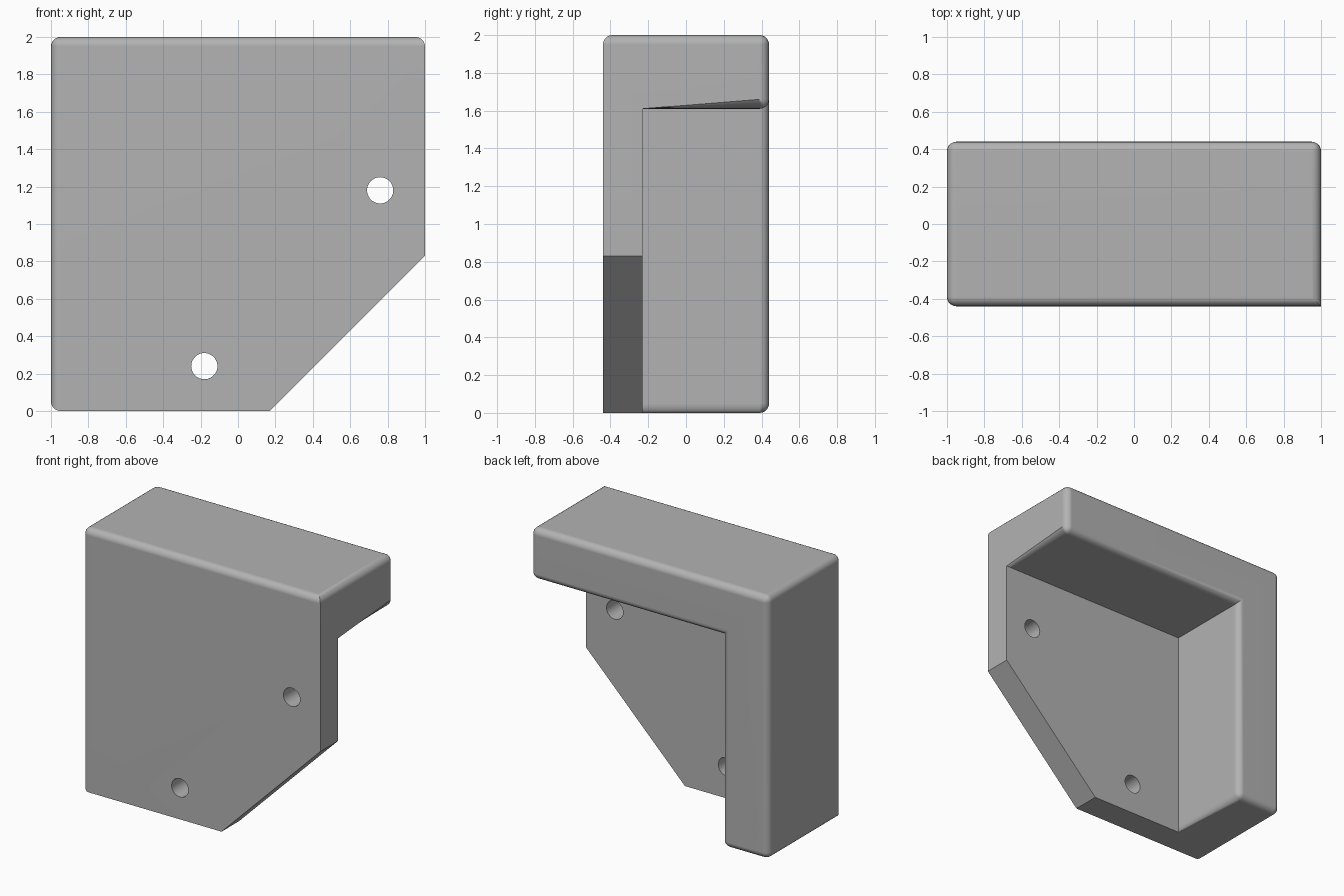
import bpy
import bmesh
from math import radians

cube = bpy.data.objects.get("Cube")
if cube:
    bpy.data.objects.remove(cube, do_unlink=True)

FRONT, MID, BACK = -0.44, -0.23, 0.44   # plate front, plate back, rim back
RADIUS = 0.05

grey = bpy.data.materials.new("plain grey")
grey.use_nodes = True
colour = (0.45, 0.45, 0.45, 1)
grey.diffuse_color = colour
grey.node_tree.nodes["Principled BSDF"].inputs["Base Color"].default_value = colour

# Corners in x, z: plate outline a-b-c-d-e, raised rim a-f-g-h-d-e
corners = {
    "a": (-1, 0), "b": (0.17, 0), "c": (1, 0.83), "d": (1, 2),
    "e": (-1, 2), "f": (-0.61, 0), "g": (-0.61, 1.61), "h": (1, 1.61),
}
levels = {"1": FRONT, "2": MID, "3": BACK}

bm = bmesh.new()
verts = {}


def vert(key):
    if key not in verts:
        x, z = corners[key[0]]
        verts[key] = bm.verts.new((x, levels[key[1]], z))
    return verts[key]


# Front, plate back, rim back, then the walls between them
for loop in ("a1 b1 c1 d1 e1", "f2 g2 h2 c2 b2", "a3 e3 d3 h3 g3 f3",
             "a1 a3 f3 f2 b2 b1", "b1 b2 c2 c1", "c1 c2 h2 h3 d3 d1",
             "d1 d3 e3 e1", "e1 e3 a3 a1", "f2 f3 g3 g2", "g2 g3 h3 h2"):
    bm.faces.new([vert(k) for k in loop.split()])
bmesh.ops.recalc_face_normals(bm, faces=bm.faces[:])

# Round the outer edges of the rim, leaving the plate's open sides sharp
rounded = "a3e3 e3d3 d3h3 h3g3 g3f3 f3a3 a1a3 e1e3 d1d3 f2f3 h2h3 a1e1 e1d1"
edges = [bm.edges.get((verts[p[:2]], verts[p[2:]])) for p in rounded.split()]
bmesh.ops.bevel(bm, geom=edges, offset=RADIUS, offset_type='OFFSET',
                segments=5, profile=0.5, affect='EDGES', clamp_overlap=True)

mesh = bpy.data.meshes.new("corner_bracket")
bm.to_mesh(mesh)
bm.free()
bracket = bpy.data.objects.new("corner_bracket", mesh)
bpy.context.collection.objects.link(bracket)
mesh.materials.append(grey)

# Drill the two screw holes through the plate
for x, z in ((0.76, 1.18), (-0.18, 0.24)):
    bpy.ops.mesh.primitive_cylinder_add(
        vertices=40, radius=0.07, depth=0.5,
        location=(x, (FRONT + MID) / 2, z), rotation=(radians(90), 0, 0))
    cutter = bpy.context.object
    cutter.name = "hole_cutter"
    cutter.hide_render = True
    cutter.data.materials.append(grey)
    cut = bracket.modifiers.new("screw_hole", 'BOOLEAN')
    cut.operation = 'DIFFERENCE'
    cut.solver = 'EXACT'
    cut.object = cutter
    bpy.ops.object.select_all(action='DESELECT')
    bracket.select_set(True)
    bpy.context.view_layer.objects.active = bracket
    bpy.ops.object.modifier_apply(modifier=cut.name)
    bpy.data.objects.remove(cutter, do_unlink=True)

# Smooth the rounded edges and hole walls, keeping the broad faces flat
bpy.ops.object.shade_smooth_by_angle(angle=radians(30))
weighted = bracket.modifiers.new("flat_face_normals", 'WEIGHTED_NORMAL')
weighted.keep_sharp = True
